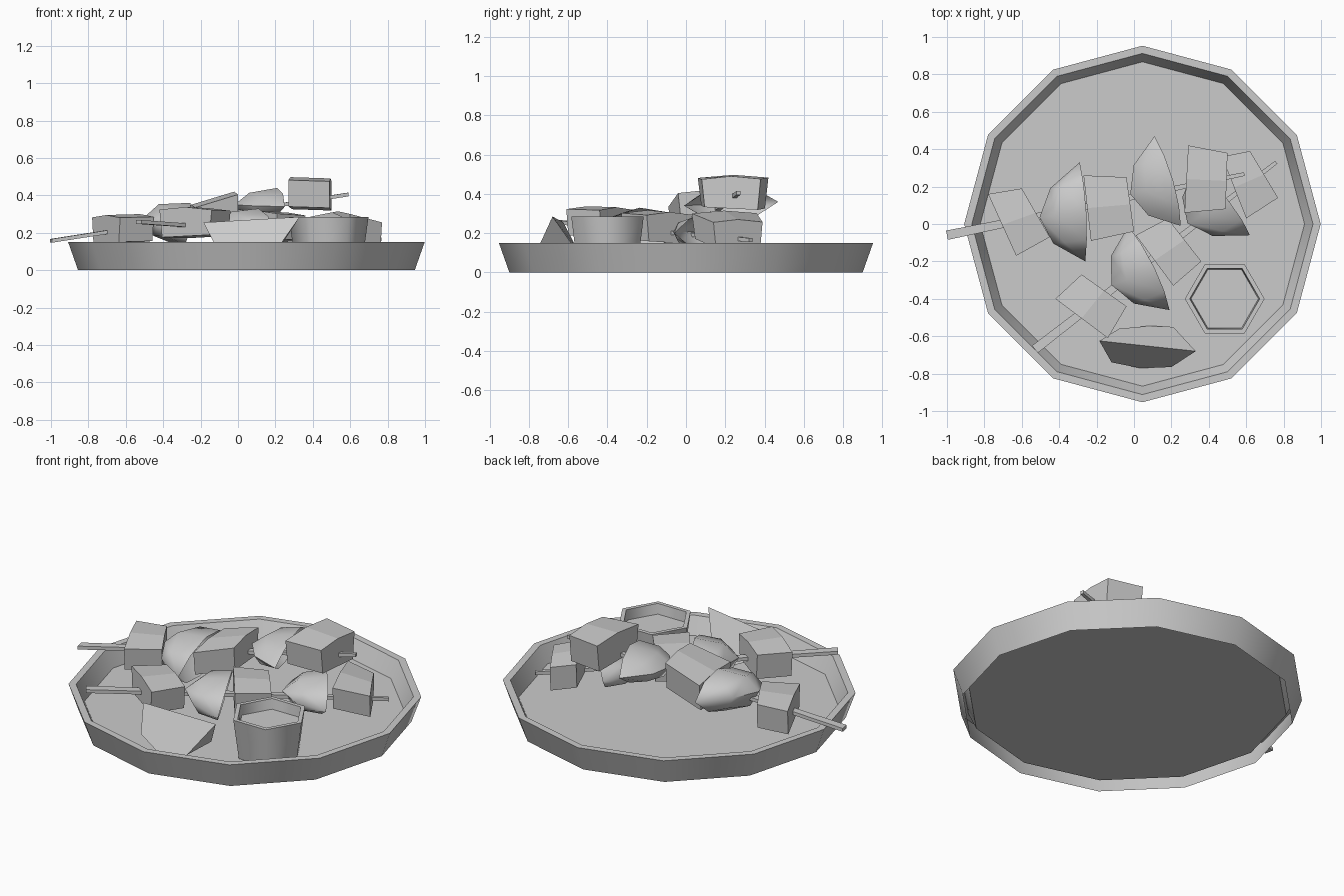
import bpy, math
from mathutils import Vector as V

if "Cube" in bpy.data.objects:
    bpy.data.objects.remove(bpy.data.objects["Cube"])


def make(name, verts, faces, smooth=None):
    me = bpy.data.meshes.new(name)
    me.from_pydata([tuple(v) for v in verts], [], faces)
    ob = bpy.data.objects.new(name, me)
    bpy.context.collection.objects.link(ob)
    bpy.ops.object.select_all(action='DESELECT')
    ob.select_set(True)
    bpy.context.view_layer.objects.active = ob
    bpy.ops.object.mode_set(mode='EDIT')
    bpy.ops.mesh.select_all(action='SELECT')
    bpy.ops.mesh.normals_make_consistent(inside=False)
    bpy.ops.object.mode_set(mode='OBJECT')
    if smooth:
        bpy.ops.object.shade_smooth_by_angle(angle=math.radians(smooth))
    return ob


def lathe(name, cx, cy, profile, n, smooth):
    """Open-bottomed shell turned from (radius, z) rings; the last ring is filled as a floor."""
    verts = [(cx + r * math.cos(2 * math.pi * i / n), cy + r * math.sin(2 * math.pi * i / n), z)
             for r, z in profile for i in range(n)]
    faces = [(k * n + i, k * n + (i + 1) % n, (k + 1) * n + (i + 1) % n, (k + 1) * n + i)
             for k in range(len(profile) - 1) for i in range(n)]
    last = (len(profile) - 1) * n
    faces.append(tuple(range(last, last + n)))
    return make(name, verts, faces, smooth)


def stick(name, a, b, wa, wb, h=0.02):
    """Flat tapered skewer."""
    a, b = V(a), V(b)
    side = (b - a).cross(V((0, 0, 1))).normalized()
    verts = [p + side * s * w / 2 + V((0, 0, t * h / 2))
             for p, w in ((a, wa), (b, wb)) for s, t in ((-1, -1), (1, -1), (1, 1), (-1, 1))]
    make(name, verts, [(0, 1, 2, 3), (4, 5, 6, 7)] +
         [(i, (i + 1) % 4, 4 + (i + 1) % 4, 4 + i) for i in range(4)])


def chunk(name, left_a, right_a, left_b, right_b, za, zb, h=0.18):
    """Cube of meat: five-sided profile with a slightly ridged top, lofted between its ends."""
    verts = []
    for l, r, z in ((left_a, right_a, za), (left_b, right_b, zb)):
        for t, w in ((0.05, -0.48), (0.95, -0.4), (1, 0.41), (0.5, 0.5), (0, 0.42)):
            p = V(l).lerp(V(r), t)
            verts.append((p.x, p.y, z + w * h))
    make(name, verts, [(0, 1, 2, 3, 4), (5, 6, 7, 8, 9)] +
         [(i, (i + 1) % 5, 5 + (i + 1) % 5, 5 + i) for i in range(5)])


def petal(name, t1, t2, bulge, width):
    """Pointed vegetable shell: rounded outside, deeply hollowed inside."""
    t1, t2, bulge, width = V(t1), V(t2), V(bulge), V(width)
    m, rows = 5, (0.22, 0.5, 0.78)
    arc = [math.pi * (k / (m - 1) - 0.5) for k in range(m)]
    ring = [(math.cos(a), math.sin(a)) for a in arc]
    ring += [(0.65 * c, 0.85 * s) for c, s in ring[-2:0:-1]]
    n = len(ring)
    verts = [t1, t2]
    for u in rows:
        c, s = t1.lerp(t2, u), math.sin(math.pi * u) ** 0.75
        verts += [c + s * (bulge * p + width * q) for p, q in ring]
    faces = []
    for i in range(n):
        j = (i + 1) % n
        faces += [(0, 2 + j, 2 + i), (1, 2 + 2 * n + i, 2 + 2 * n + j)]
        faces += [(2 + k * n + i, 2 + k * n + j, 2 + (k + 1) * n + j, 2 + (k + 1) * n + i) for k in range(2)]
    make(name, verts, faces, 55)


# plate and sauce cup
lathe("plate", 0.045, 0, [(0.9, 0), (0.953, 0.15), (0.912, 0.15), (0.867, 0.05)], 12, 35)
lathe("sauce_cup", 0.485, -0.40, [(0.18, 0.05), (0.213, 0.285), (0.187, 0.285), (0.18, 0.225)], 6, 62)

# raised skewer
stick("skewer_back", (-1, -0.06, 0.157), (0.59, 0.267, 0.405), 0.05, 0.02)
chunk("meat_back_1", (-0.78, 0.16), (-0.63, -0.17), (-0.6, 0.19), (-0.45, -0.07), 0.215, 0.22, 0.16)
petal("pepper_back_1", (-0.29, 0.33, 0.27), (-0.26, -0.2, 0.21), (-0.23, -0.03, 0.04), (0.02, 0, 0.12))
chunk("meat_back_2", (-0.27, 0.26), (-0.23, -0.09), (-0.04, 0.25), (0.0, -0.04), 0.265, 0.335, 0.17)
petal("pepper_back_2", (0.11, 0.47, 0.36), (0.25, -0.01, 0.34), (-0.2, -0.07, 0.0), (0.03, 0, 0.09))
chunk("meat_back_3", (0.29, 0.42), (0.27, 0.06), (0.5, 0.38), (0.49, 0.08), 0.41, 0.403, 0.175)

# lower skewer
stick("skewer_front", (-0.53, -0.67, 0.258), (0.76, 0.33, 0.165), 0.05, 0.02)
chunk("meat_front_1", (-0.42, -0.4), (-0.14, -0.61), (-0.28, -0.27), (-0.04, -0.44), 0.255, 0.25, 0.165)
petal("pepper_front_1", (-0.03, -0.01, 0.24), (0.19, -0.46, 0.2), (-0.2, -0.09, 0.02), (0.03, 0, 0.11))
chunk("meat_front_2", (0.01, -0.06), (0.21, -0.33), (0.18, 0.03), (0.36, -0.2), 0.235, 0.225, 0.165)
petal("pepper_front_2", (0.33, 0.31, 0.22), (0.62, -0.06, 0.2), (-0.19, -0.12, 0), (0.03, 0, 0.1))
chunk("meat_front_3", (0.47, 0.36), (0.6, 0.03), (0.62, 0.39), (0.77, 0.14), 0.235, 0.19, 0.16)

# citrus wedge: straight top edge, two flat sides, curved base
make("citrus_wedge",
     [(-0.185, -0.625, 0.255), (0.33, -0.68, 0.285),
      (-0.12, -0.74, 0.13), (0.03, -0.77, 0.055), (0.2, -0.765, 0.1),
      (-0.08, -0.56, 0.13), (0.08, -0.545, 0.055), (0.21, -0.55, 0.1)],
     [(0, 2, 3, 4, 1), (0, 1, 7, 6, 5), (0, 5, 2), (2, 5, 6, 3), (3, 6, 7, 4), (4, 7, 1)])
